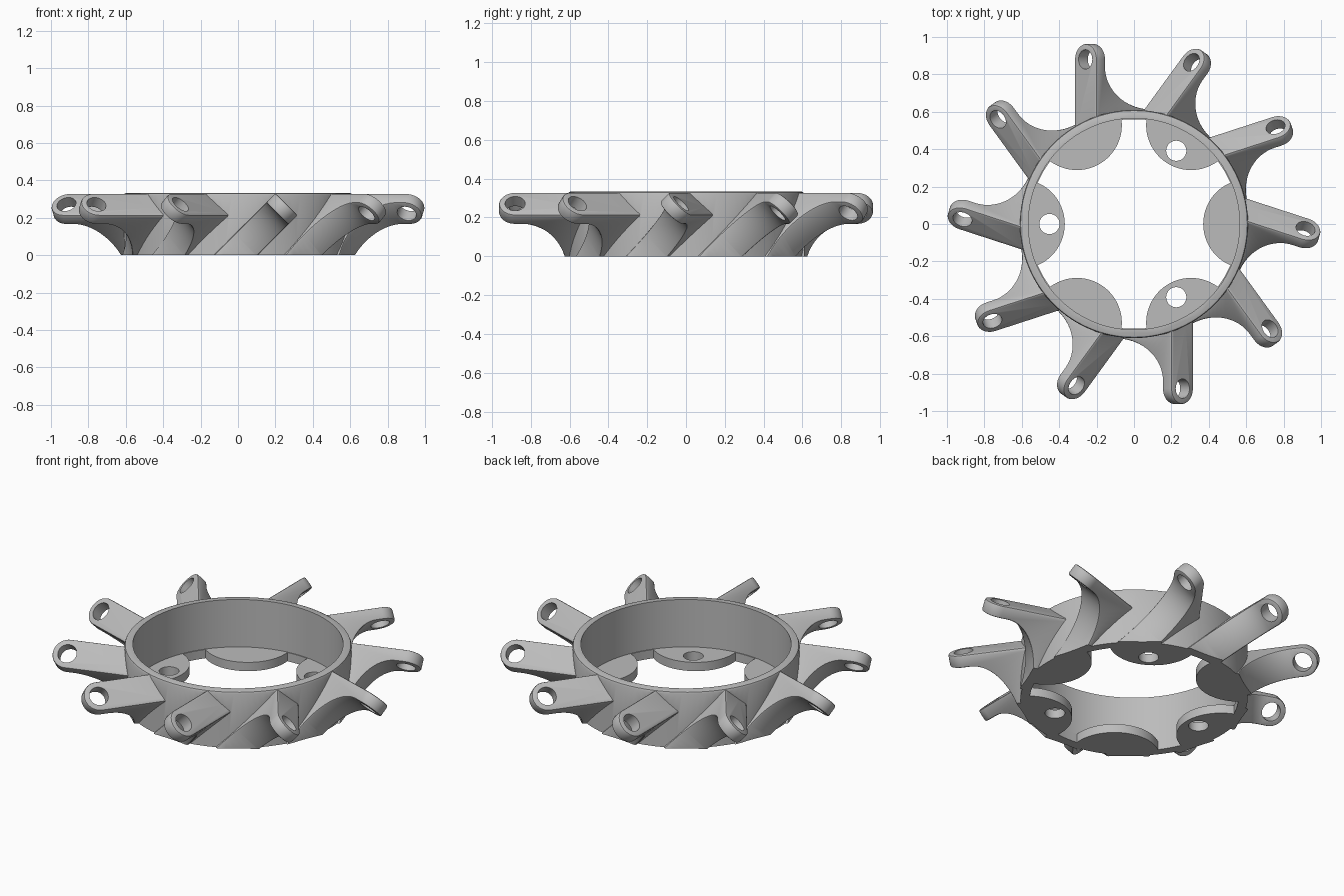
import bpy, bmesh, math
from math import cos, sin, pi, radians
from mathutils import Matrix, Vector

if "Cube" in bpy.data.objects:
    bpy.data.objects.remove(bpy.data.objects["Cube"], do_unlink=True)

grey = bpy.data.materials.new("satin_grey")
grey.use_nodes = True
colour = (0.5, 0.5, 0.5, 1)
grey.diffuse_color = colour
grey.node_tree.nodes["Principled BSDF"].inputs["Base Color"].default_value = colour

HEIGHT, BORE, FLANGE = 0.333, 0.565, 0.052
WIDTH, THICK, TIP = 0.083, 0.035, 0.88    # arm half width, half thickness, eye position


def prism(name, outline, low, high, matrix=Matrix()):
    """Extrude a 2D outline along its local z, then place it."""
    bm = bmesh.new()
    face = bm.faces.new([bm.verts.new((x, y, low)) for x, y in outline])
    top = bmesh.ops.extrude_face_region(bm, geom=[face])["geom"]
    verts = [g for g in top if isinstance(g, bmesh.types.BMVert)]
    bmesh.ops.translate(bm, verts=verts, vec=(0, 0, high - low))
    bmesh.ops.recalc_face_normals(bm, faces=bm.faces)
    bm.transform(matrix)
    mesh = bpy.data.meshes.new(name)
    bm.to_mesh(mesh)
    bm.free()
    mesh.materials.append(grey)
    ob = bpy.data.objects.new(name, mesh)
    bpy.context.collection.objects.link(ob)
    return ob


def circle(radius, sides, cx=0, cy=0):
    return [(cx + radius * cos(2 * pi * i / sides), cy + radius * sin(2 * pi * i / sides))
            for i in range(sides)]


def apply_modifier(ob, mod):
    bpy.context.view_layer.objects.active = ob
    bpy.ops.object.modifier_apply(modifier=mod.name)


def combine(ob, other, operation):
    """Apply a boolean and discard the helper."""
    mod = ob.modifiers.new("boolean", "BOOLEAN")
    mod.operation, mod.solver, mod.object = operation, "EXACT", other
    apply_modifier(ob, mod)
    bpy.data.objects.remove(other, do_unlink=True)


def soften(ob, width):
    mod = ob.modifiers.new("bevel", "BEVEL")
    mod.width, mod.segments = width, 2
    mod.limit_method, mod.angle_limit = "ANGLE", radians(40)
    apply_modifier(ob, mod)


# Arm side profile: flat plate with a concave gusset sweeping down to the hub
steps = 18
profile = [(0.4, THICK), (1.1, THICK), (1.1, -THICK)]
for i in range(steps + 1):
    t = pi / 2 * i / steps
    profile.append((0.84 - 0.228 * sin(t), -THICK - 0.36 * (1 - cos(t))))
profile += [(0.612, -0.7), (0.4, -0.7)]
arm = prism("arm", profile, -0.2, 0.2, Matrix.Rotation(pi / 2, 4, "X"))

# Arm plan: straight sides with a round tip, then the drilled eye
plan = [(0.45, WIDTH)] + [(TIP + WIDTH * sin(pi * i / 20), WIDTH * cos(pi * i / 20))
                          for i in range(21)] + [(0.45, -WIDTH)]
combine(arm, prism("arm_plan", plan, -1, 1), "INTERSECT")
soften(arm, 0.009)
combine(arm, prism("eye", circle(0.052, 32, TIP), -0.2, 0.2), "DIFFERENCE")

# Tilt the arm about its length and offset it sideways from the centre
s = math.sqrt(0.5)
tilt = Matrix(((0, s, s), (-1, 0, 0), (0, -s, s))).to_4x4()
arm.data.transform(Matrix.Translation((0.235, 0, 0.247)) @ tilt)

# Hub, with its rim rounded before the arms are added
hub = prism("spoked_hub", circle(0.61, 120), -0.1, HEIGHT)
soften(hub, 0.014)
for k in range(10):
    copy = bpy.data.objects.new("arm_copy", arm.data.copy())
    bpy.context.collection.objects.link(copy)
    copy.data.transform(Matrix.Rotation(2 * pi * k / 10, 4, "Z"))
    combine(hub, copy, "UNION")
bpy.data.objects.remove(arm, do_unlink=True)

# Flat underside and wide bore above the flange
combine(hub, prism("floor", circle(2, 4), -2, 0), "DIFFERENCE")
combine(hub, prism("bore", circle(BORE, 128), FLANGE, 1), "DIFFERENCE")

# Scalloped opening: six round lobes separated by narrow notches
lobe_at, lobe_r, notch_r = 0.61, 0.24, 0.56
reach = math.acos(lobe_r / lobe_at)
edge = math.asin(lobe_r / lobe_at)
opening = []
for k in range(6):
    turn = Matrix.Rotation(pi / 3 * k, 2)
    for i in range(25):
        a = reach * (i / 12 - 1)
        opening.append(turn @ Vector((lobe_at - lobe_r * cos(a), lobe_r * sin(a))))
    for i in range(1, 6):
        a = edge + (pi / 3 - 2 * edge) * i / 6
        opening.append(turn @ Vector((notch_r * cos(a), notch_r * sin(a))))
combine(hub, prism("opening", opening, -0.5, 0.2), "DIFFERENCE")

# Bolt holes in alternate lobes
for k in range(3):
    a = pi / 3 + 2 * pi * k / 3
    hole = prism("bolt_hole", circle(0.054, 32, 0.452 * cos(a), 0.452 * sin(a)), -0.5, 0.2)
    combine(hub, hole, "DIFFERENCE")

# Smooth curved faces, keep machined edges crisp
bpy.ops.object.select_all(action="DESELECT")
hub.select_set(True)
bpy.context.view_layer.objects.active = hub
bpy.ops.object.shade_smooth_by_angle(angle=radians(32))
